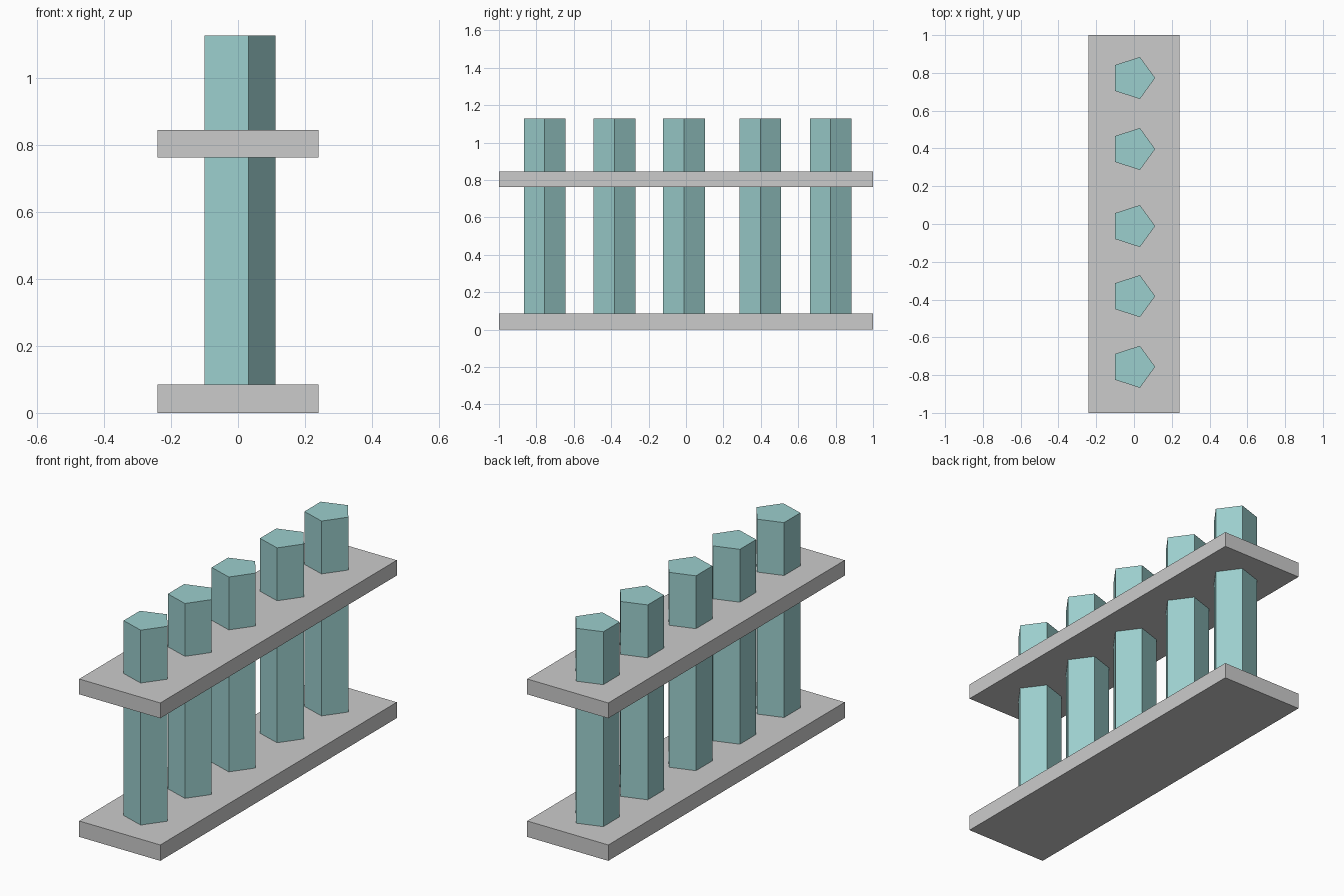
import bpy, math

if "Cube" in bpy.data.objects:
    bpy.data.objects.remove(bpy.data.objects["Cube"])

POST_R, POST_X, POST_TOP, POST_BASE = 0.117, -0.005, 1.128, 0.04
POST_YS = (-0.756, -0.382, -0.011, 0.397, 0.773)

teal = bpy.data.materials.new("teal")
teal.diffuse_color = (0.33, 0.62, 0.61, 1)
teal.use_nodes = True
teal.node_tree.nodes["Principled BSDF"].inputs["Base Color"].default_value = teal.diffuse_color


def prism(name, profile, z0, z1, mat=None):
    """Upright prism over a counter-clockwise outline."""
    n = len(profile)
    verts = [(x, y, z) for z in (z0, z1) for x, y in profile]
    faces = [tuple(reversed(range(n))), tuple(range(n, 2 * n))]
    faces += [(i, (i + 1) % n, n + (i + 1) % n, n + i) for i in range(n)]
    mesh = bpy.data.meshes.new(name)
    mesh.from_pydata(verts, [], faces)
    if mat:
        mesh.materials.append(mat)
    obj = bpy.data.objects.new(name, mesh)
    bpy.context.collection.objects.link(obj)
    return obj


# Grey boards
board = [(-0.24, -1), (0.24, -1), (0.24, 1), (-0.24, 1)]
prism("lower_board", board, 0, 0.085)
prism("upper_board", board, 0.763, 0.845)

# Pentagonal posts, pointing along +x, set in the lower board
for i, y in enumerate(POST_YS, 1):
    outline = [(POST_X + POST_R * math.cos(k * math.tau / 5),
                y + POST_R * math.sin(k * math.tau / 5)) for k in range(5)]
    prism(f"post_{i}", outline, POST_BASE, POST_TOP, teal)
